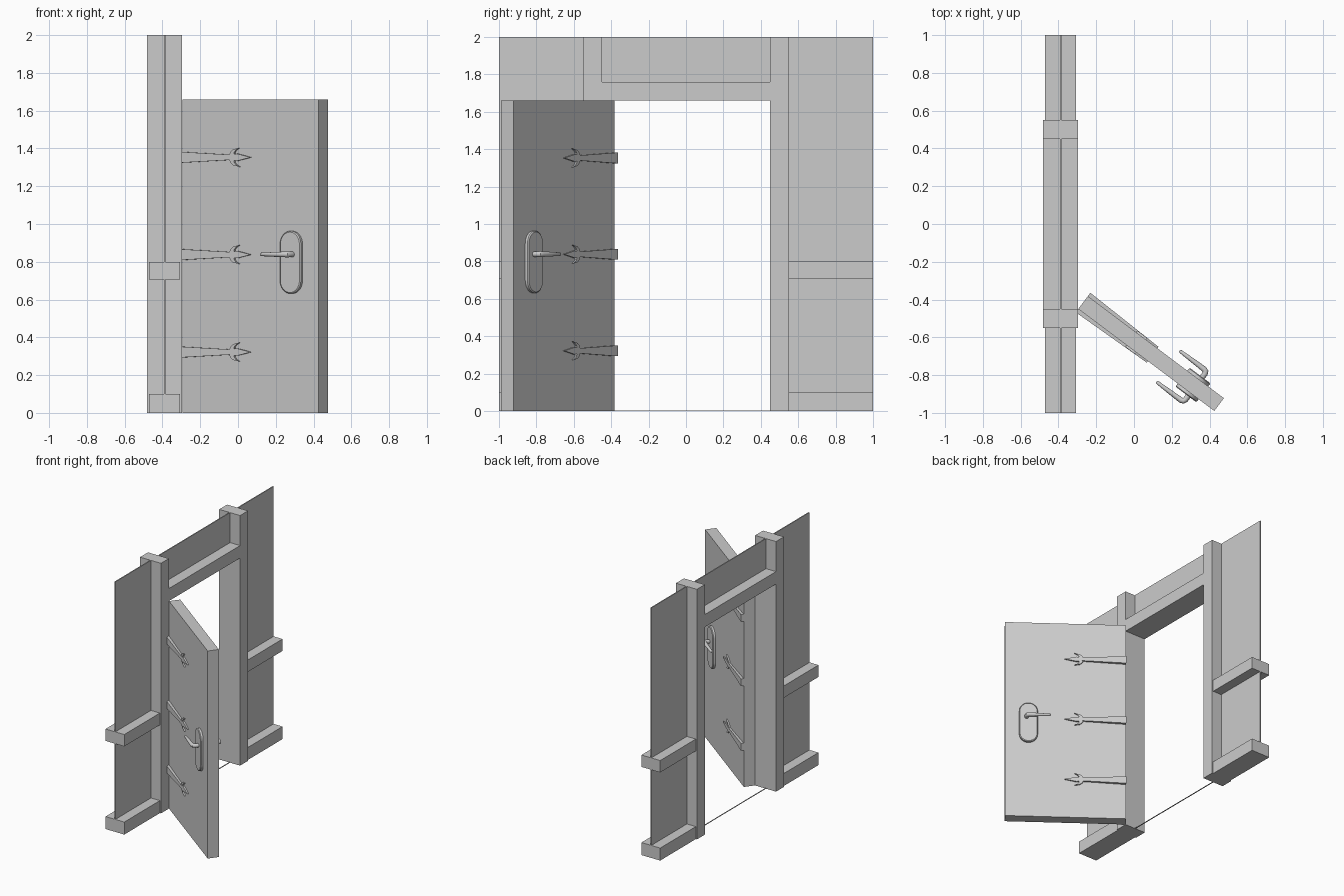
import bpy, bmesh, math
from mathutils import Matrix, Vector

if "Cube" in bpy.data.objects:
    bpy.data.objects.remove(bpy.data.objects["Cube"])

WALL_X = -0.389
DOOR_T = 0.085
HINGE = Matrix.Translation((-0.295, -0.45, 0)) @ Matrix.Rotation(-math.atan2(3, 4), 4, 'Z')


def finish(name, bm, matrix=None, smooth=False):
    bmesh.ops.recalc_face_normals(bm, faces=bm.faces)
    me = bpy.data.meshes.new(name)
    bm.to_mesh(me)
    bm.free()
    ob = bpy.data.objects.new(name, me)
    bpy.context.collection.objects.link(ob)
    if matrix:
        ob.matrix_world = matrix
    if smooth:
        bpy.ops.object.select_all(action='DESELECT')
        ob.select_set(True)
        bpy.context.view_layer.objects.active = ob
        bpy.ops.object.shade_smooth_by_angle(angle=math.radians(35))
    return ob


def loft(bm, rings):
    """Closed skin through a list of equal-length rings."""
    vr = [[bm.verts.new(p) for p in r] for r in rings]
    n = len(vr[0])
    bm.faces.new(vr[0])
    bm.faces.new(vr[-1])
    for a, b in zip(vr, vr[1:]):
        for i in range(n):
            j = (i + 1) % n
            bm.faces.new((a[i], a[j], b[j], b[i]))


def box(name, x, y, z, matrix=None):
    bm = bmesh.new()
    loft(bm, [[(x[0], y[0], h), (x[1], y[0], h), (x[1], y[1], h), (x[0], y[1], h)] for h in z])
    return finish(name, bm, matrix)


def slab(name, profile, half):
    """Extrude a (y, z) outline along x, centred on the wall."""
    bm = bmesh.new()
    loft(bm, [[(WALL_X + s * half, y, z) for y, z in profile] for s in (-1, 1)])
    return finish(name, bm)


def face_y(back, d):
    """Door-local y at height d above the front or back face."""
    return DOOR_T + d if back else -d


# Wall panel with doorway, thin sill line
slab("wall", [(-1, 0), (-1, 2), (1, 2), (1, 0), (.5, 0), (.5, 1.7), (-.5, 1.7), (-.5, 0)], 0.004)
slab("sill_strip", [(-.45, 0), (.45, 0), (.45, .003), (-.45, .003)], 0.004)

# Posts and lintel in one frame
slab("door_frame", [(-.55, 0), (-.55, 2), (-.45, 2), (-.45, 1.76), (.45, 1.76), (.45, 2),
                    (.55, 2), (.55, 0), (.45, 0), (.45, 1.66), (-.45, 1.66), (-.45, 0)], 0.0925)

# Horizontal rails on both sides of the doorway
for side, y in (("left", (-1, -.55)), ("right", (.55, 1))):
    for level, z in (("base", (0, .1)), ("middle", (.705, .8))):
        box(f"{level}_rail_{side}", (WALL_X - .083, WALL_X + .083), y, z)

# Open door leaf
box("door_leaf", (0, .9), (0, DOOR_T), (0, 1.66), HINGE)


def strap_hinge(name, zc, back):
    bm = bmesh.new()
    # tapering strap with spear head: (along door, half height)
    half = [(0, .029), (.32, .014), (.37, .019), (.46, 0)]
    outline = half + [(u, -w) for u, w in reversed(half[:-1])]
    loft(bm, [[(u, face_y(back, -.003 if base else .022 - .027 * u), zc + w) for u, w in outline]
              for base in (1, 0)])
    # curled barbs above and below
    barb = [(.318, .01), (.326, .028), (.344, .042), (.384, .05),
            (.363, .039), (.352, .027), (.35, .01)]
    for s in (-1, 1):
        loft(bm, [[(u, face_y(back, d), zc + s * w) for u, w in barb] for d in (-.003, .011)])
    finish(name, bm, HINGE)


def handle_plate(name, back):
    bm = bmesh.new()
    r, uc, zc, hs = .069, .727, .797, .097
    rings = []
    for d, inset in ((-.003, 0), (.015, 0), (.02, .006)):
        ring = []
        for s in (1, -1):
            for k in range(17):
                a = math.pi * k / 16 + (0 if s > 0 else math.pi)
                ring.append((uc + (r - inset) * math.cos(a), face_y(back, d),
                             zc + s * hs + (r - inset) * math.sin(a)))
        rings.append(ring)
    loft(bm, rings)
    finish(name, bm, HINGE, True)


def lever(name, back):
    # bent round bar: (along door, distance from face, radius)
    path = [(.742, .01, .015), (.742, .045, .015), (.737, .055, .0155), (.725, .06, .015),
            (.64, .06, .012), (.568, .06, .009), (.562, .06, .005)]
    pts = [Vector((u, face_y(back, d), .839)) for u, d, _ in path]
    rings = []
    for i, p in enumerate(pts):
        t = (pts[min(i + 1, len(pts) - 1)] - pts[max(i - 1, 0)]).normalized()
        side = t.cross(Vector((0, 0, 1)))
        rings.append([p + path[i][2] * (math.cos(a) * side + math.sin(a) * Vector((0, 0, 1)))
                      for a in (k * math.tau / 16 for k in range(16))])
    bm = bmesh.new()
    loft(bm, rings)
    finish(name, bm, HINGE, True)


# Hardware on both door faces
for back, tag in ((False, "front"), (True, "back")):
    for i, z in enumerate((.322, .838, 1.353)):
        strap_hinge(f"strap_hinge_{tag}_{i + 1}", z, back)
    handle_plate(f"handle_plate_{tag}", back)
    lever(f"handle_lever_{tag}", back)
